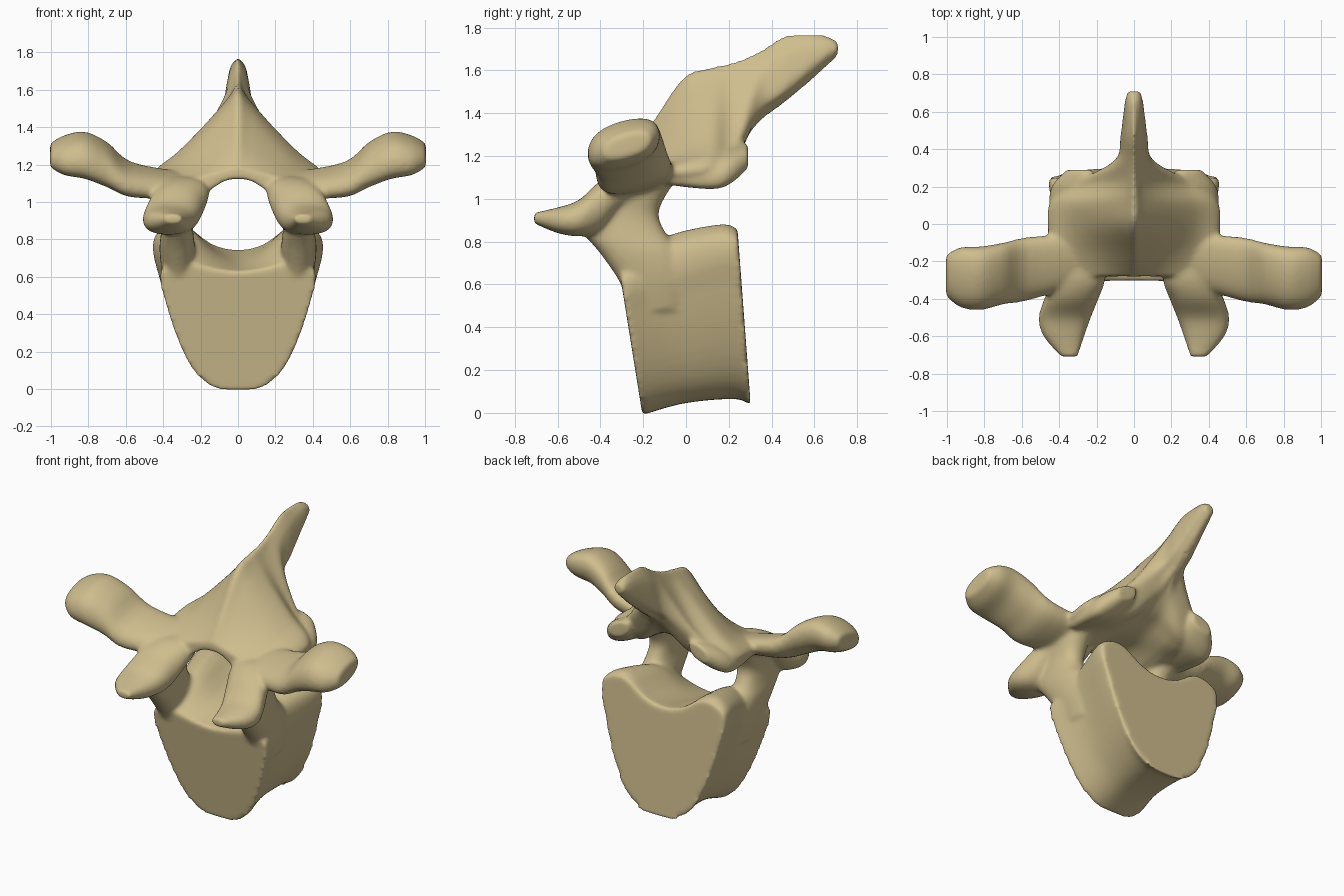
import bpy, bmesh, math
from mathutils import Vector

if "Cube" in bpy.data.objects:
    bpy.data.objects.remove(bpy.data.objects["Cube"])

bone_mat = bpy.data.materials.new("bone tan")
bone_mat.diffuse_color = (0.62, 0.51, 0.27, 1)
bone_mat.use_nodes = True
bone_mat.node_tree.nodes["Principled BSDF"].inputs["Base Color"].default_value = bone_mat.diffuse_color

bm = bmesh.new()


def spline(pts, steps, closed):
    """Catmull-Rom resampling of a list of vectors."""
    n = len(pts)
    pick = (lambda i: pts[i % n]) if closed else (lambda i: pts[max(0, min(n - 1, i))])
    out = []
    for i in range(n if closed else n - 1):
        a, b, c, d = (pick(i + k) for k in (-1, 0, 1, 2))
        for s in range(steps):
            t = s / steps
            out.append(0.5 * (2 * b + (c - a) * t + (2 * a - 5 * b + 4 * c - d) * t * t
                              + (3 * b - a - 3 * c + d) * t ** 3))
    return out if closed else out + [pts[-1]]


def loft(rings, mirror=False, steps=4):
    """Closed smooth solid through matching rings, optionally copied across x."""
    rings = [spline([Vector(p) for p in r], 3, True) for r in rings]
    rails = [spline(list(rail), steps, False) for rail in zip(*rings)]
    for sx in ((1, -1) if mirror else (1,)):
        grid = [[bm.verts.new((p.x * sx, p.y, p.z)) for p in ring] for ring in zip(*rails)]
        n = len(grid[0])
        faces = [bm.faces.new(grid[0][::-1]), bm.faces.new(grid[-1])]
        for a, b in zip(grid, grid[1:]):
            for i in range(n):
                j = (i + 1) % n
                faces.append(bm.faces.new((a[i], a[j], b[j], b[i])))
        bmesh.ops.recalc_face_normals(bm, faces=faces)


def both_sides(half):
    """Complete a half outline that starts and ends on the centre line."""
    return half + [(-x, z) for x, z in half[-2:0:-1]]


def oval(r1, r2, power=0.85, n=12):
    f = lambda v: math.copysign(abs(v) ** power, v)
    return [(r1 * f(math.cos(2 * math.pi * i / n)), r2 * f(math.sin(2 * math.pi * i / n)))
            for i in range(n)]


def body_ring(t, width, base, side, hump, mid):
    """U-shaped outline at depth t (0 front, 1 back) with a dished top."""
    half = [(0, base)]
    for u in (.02, .12, .3, .55, .8, 1):
        half.append((width * u ** .33, base + (side - base) * u))
    half += [(.94 * width, side + .7 * (hump - side)), (.65 * width, hump),
             (.3 * width, .7 * mid + .3 * hump if t < .5 else mid + .03), (0, mid)]
    return [(x, (1 - t) * (-.205 - .16 * z) + t * (.305 - .075 * z), z)
            for x, z in both_sides(half)]


def arch_ring(y, top, edge, width, power, under, bottom):
    """Roof-like section: flanks fall from the crest to the side edges."""
    h = min(.03, .1 * (top - bottom))
    half = [(0, top)]
    for f in (.13, .42, .75):
        half.append((width * f, edge + h + (top - edge - h) * (1 - f) ** power))
    half += [(width, edge + h), (width, edge - h), (.55 * width, under),
             (.2 * width, bottom - .01), (0, bottom)]
    return [(x, y, z) for x, z in both_sides(half)]


# Vertebral body
loft([body_ring(*s) for s in (
    (0, .42, -.01, .58, .67, .63), (.4, .395, .045, .66, .82, .68),
    (.86, .45, .065, .74, .88, .735), (1, .455, .035, .74, .86, .745))], steps=6)

# Pedicles: pillars between the body and the arch
loft([[(cx + a, cy + b, z) for a, b in oval(rx, ry)] for z, cx, cy, rx, ry in (
    (.48, .31, -.13, .06, .12), (.62, .32, -.155, .085, .16), (.75, .325, -.215, .095, .19),
    (.85, .325, -.29, .085, .19), (.95, .32, -.275, .085, .15),
    (1.1, .33, -.2, .1, .16))], mirror=True)

# Front articular processes: flattened tongues
loft([[(cx + a, y, cz + b) for a, b in oval(rx, rz)] for y, cx, cz, rx, rz in (
    (-.18, .3, 1.07, .13, .07), (-.3, .3, 1.04, .145, .09), (-.4, .335, .965, .145, .12),
    (-.5, .37, .91, .14, .085), (-.6, .375, .9, .11, .06),
    (-.71, .345, .91, .045, .025))], mirror=True)

# Rear articular processes, level with the arch flanks
loft([[(cx + a, y, cz + b - .35 * a) for a, b in oval(rx, rz)] for y, cx, cz, rx, rz in (
    (-.08, .33, 1.13, .11, .05), (.12, .33, 1.135, .125, .075),
    (.21, .32, 1.16, .115, .075), (.29, .29, 1.2, .07, .05))], mirror=True)

# Transverse processes: flaring knobs
loft([[(x, cy + a, cz + b + .25 * a) for a, b in oval(ry, rz)] for x, cy, cz, ry, rz in (
    (.3, -.19, 1.09, .14, .06), (.57, -.24, 1.12, .17, .08),
    (.7, -.265, 1.2, .165, .11), (.82, -.29, 1.25, .17, .115), (.93, -.285, 1.25, .16, .095),
    (1.005, -.275, 1.25, .11, .055))], mirror=True)

# Arch roof rising into the spinous process
loft([arch_ring(*s) for s in (
    (-.28, 1.18, 1.1, .37, 1.2, 1.04, 1.12), (-.15, 1.37, 1.12, .42, 1.6, 1.05, 1.13),
    (-.01, 1.57, 1.13, .445, 1.35, 1.08, 1.14), (.12, 1.615, 1.15, .43, 1.15, 1.09, 1.18),
    (.22, 1.64, 1.2, .31, 1.25, 1.15, 1.23), (.34, 1.69, 1.43, .1, .6, 1.385, 1.365),
    (.47, 1.765, 1.54, .07, .5, 1.48, 1.465), (.64, 1.767, 1.67, .05, .4, 1.625, 1.61),
    (.71, 1.735, 1.7, .035, .4, 1.68, 1.675))])

# Fuse every part into one smooth bone
mesh = bpy.data.meshes.new("vertebra")
bm.to_mesh(mesh)
bm.free()
mesh.materials.append(bone_mat)
bone = bpy.data.objects.new("vertebra", mesh)
bpy.context.collection.objects.link(bone)
fuse = bone.modifiers.new("fuse", 'REMESH')
fuse.mode = 'VOXEL'
fuse.voxel_size = .012
fuse.use_smooth_shade = True
soften = bone.modifiers.new("soften", 'SMOOTH')
soften.factor = .5
soften.iterations = 12
